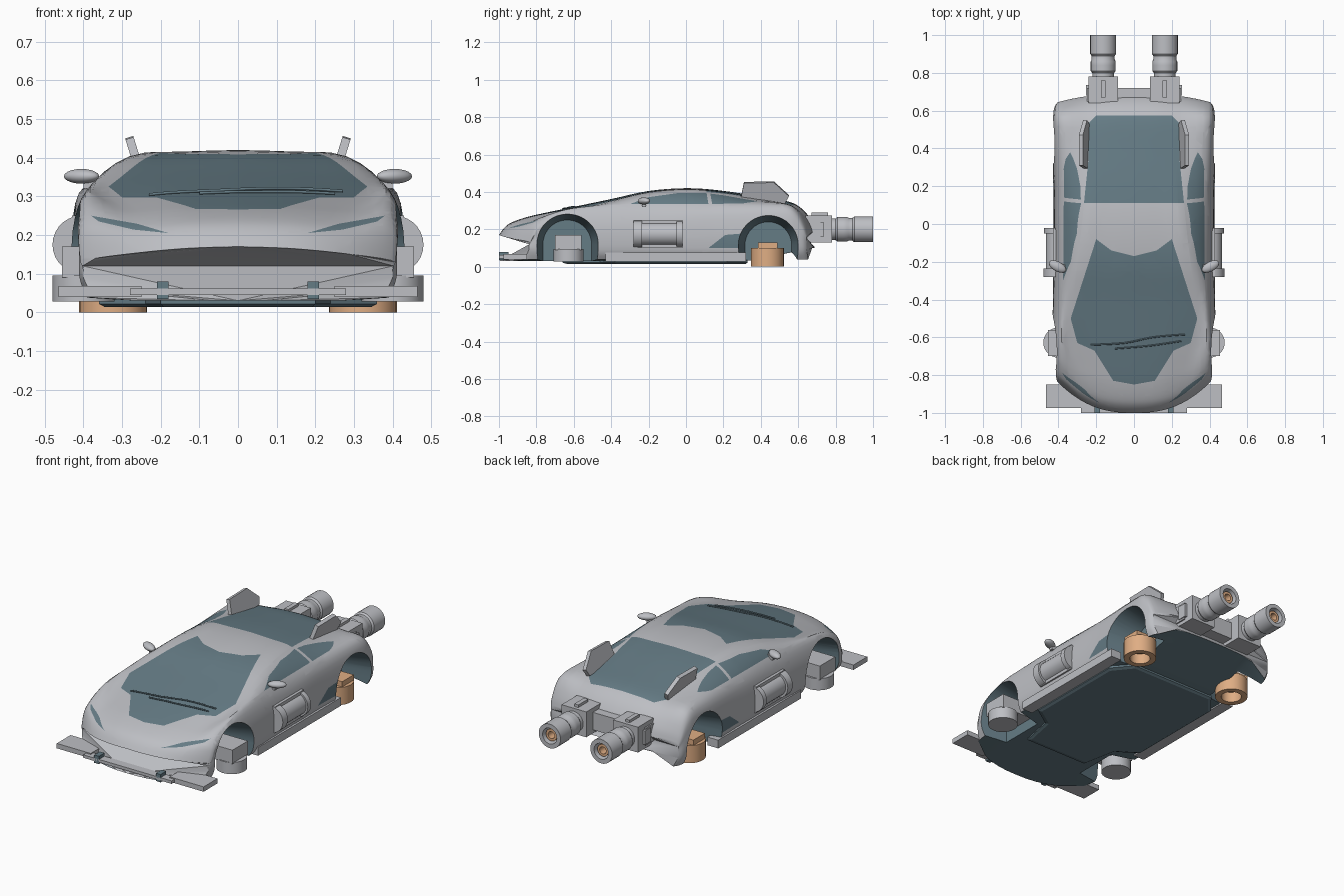
import bpy, bmesh, math
from mathutils import Vector, Matrix
from mathutils.bvhtree import BVHTree

if "Cube" in bpy.data.objects:
    bpy.data.objects.remove(bpy.data.objects["Cube"])


def material(name, rgb):
    m = bpy.data.materials.new(name)
    m.use_nodes = True
    m.diffuse_color = (*rgb, 1)
    m.node_tree.nodes["Principled BSDF"].inputs["Base Color"].default_value = (*rgb, 1)
    return m


GREY = material("light grey", (0.51, 0.52, 0.55))
BLUE = material("slate blue", (0.13, 0.2, 0.235))
TAN = material("copper tan", (0.74, 0.42, 0.23))
SIDES = ((1, "left"), (-1, "right"))


def make(name, bm, mats, matrix=Matrix()):
    bmesh.ops.recalc_face_normals(bm, faces=bm.faces)
    me = bpy.data.meshes.new(name)
    bm.to_mesh(me)
    bm.free()
    ob = bpy.data.objects.new(name, me)
    for m in mats:
        me.materials.append(m)
    ob.matrix_world = matrix
    bpy.context.collection.objects.link(ob)
    return ob


def activate(ob):
    bpy.ops.object.select_all(action='DESELECT')
    ob.select_set(True)
    bpy.context.view_layer.objects.active = ob


def smooth(ob):
    activate(ob)
    bpy.ops.object.shade_smooth_by_angle(angle=math.radians(32))


def loft(bm, rings, cap=True):
    rows = [[bm.verts.new(p) for p in ring] for ring in rings]
    for a, b in zip(rows, rows[1:]):
        for i in range(len(a)):
            j = (i + 1) % len(a)
            bm.faces.new((a[i], a[j], b[j], b[i]))
    return [bm.faces.new(rows[0]), bm.faces.new(rows[-1])] if cap else []


def box(name, x, y, z, mat=GREY):
    bm = bmesh.new()
    loft(bm, [[(x[0], y[0], h), (x[1], y[0], h), (x[1], y[1], h), (x[0], y[1], h)] for h in z])
    return make(name, bm, [mat])


def lathe(name, profile, loc, mat=GREY, along_y=False, steps=28):
    # profile holds (radius, distance along the axis)
    bm = bmesh.new()
    vs = [bm.verts.new((r, 0, t)) for r, t in profile]
    es = [bm.edges.new(p) for p in zip(vs, vs[1:])]
    bmesh.ops.spin(bm, geom=vs + es, cent=(0, 0, 0), axis=(0, 0, 1), angle=math.tau, steps=steps)
    bmesh.ops.remove_doubles(bm, verts=bm.verts, dist=0.0001)
    turn = Matrix.Rotation(-math.pi / 2, 4, 'X') if along_y else Matrix()
    ob = make(name, bm, [mat], Matrix.Translation(loc) @ turn)
    smooth(ob)
    return ob


def spline(points, n):
    p = [Vector(q) for q in points]
    out = []
    for i in range(len(p) - 1):
        b, c = p[i], p[i + 1]
        m0 = (c - p[max(i - 1, 0)]) / 2
        m1 = (p[min(i + 2, len(p) - 1)] - b) / 2
        for k in range(n):
            t = k / n
            out.append(b + m0 * t + (3 * (c - b) - 2 * m0 - m1) * t ** 2 + (2 * (b - c) + m0 + m1) * t ** 3)
    return out + [p[-1]]


# Body shell: y, half width, shoulder z, shoulder x, roof rail x, centre z
STATIONS = [
    (-1, .4, .135, .395, .25, .17), (-.97, .405, .18, .4, .26, .21),
    (-.93, .41, .22, .4, .27, .238), (-.85, .42, .256, .395, .28, .266),
    (-.75, .43, .285, .395, .3, .289), (-.62, .43, .308, .395, .33, .316),
    (-.4, .425, .318, .39, .33, .362), (-.2, .42, .32, .385, .3, .405),
    (0, .42, .322, .385, .275, .42), (.18, .42, .325, .385, .26, .408),
    (.4, .428, .33, .39, .25, .375), (.55, .43, .325, .395, .25, .348),
    (.62, .425, .29, .395, .25, .31), (.67, .415, .22, .395, .25, .25),
    (.69, .4, .17, .39, .25, .2)]


def section(s, w, zs, ws, wr, zr):
    zb = .03 + max(0, s - .33) * .2
    half = [(.26 * k / 4, zb) for k in range(5)]
    half += [tuple(q) for q in spline([(w - .025, .038), (w, .09), (w, .09 + (zs - .09) * .55), (ws, zs),
                                       (wr, zr - .015), (wr * .5, zr - .004), (0, zr)], 4)]
    full = half + [(-x, z) for x, z in half[-2:0:-1]]
    nose = .18 * max(0, (-.4 - s) / .6) ** 2
    tail = .05 * max(0, (s - .5) / .19)
    return [(x, s + (nose - tail) * (abs(x) / .42) ** 2.5, z) for x, z in full]


def inside(u, v, poly):
    hit = False
    for (a, b), (c, d) in zip(poly, poly[1:] + poly[:1]):
        if (b > v) != (d > v) and u < (c - a) * (v - b) / (d - b) + a:
            hit = not hit
    return hit


def paint(bm, poly, i, j, test):
    # cut the shell along an outline seen along one axis, then colour the inside
    k = 3 - i - j
    for a, b in zip(poly, poly[1:] + poly[:1]):
        co, no = Vector((0, 0, 0)), Vector((0, 0, 0))
        co[i], co[j] = a
        no[i], no[j] = b[1] - a[1], a[0] - b[0]
        faces = [f for f in bm.faces if test(f.calc_center_median(), f.normal)]
        geom = set(faces)
        for f in faces:
            geom.update(f.edges, f.verts)
        bmesh.ops.bisect_plane(bm, geom=list(geom), plane_co=co, plane_no=no, dist=1e-5)
    bm.normal_update()
    for f in bm.faces:
        c = f.calc_center_median()
        if test(c, f.normal) and inside(c[i], c[j], poly):
            f.material_index = 1


bm = bmesh.new()
caps = loft(bm, [section(*s) for s in spline(STATIONS, 4)])
bmesh.ops.triangulate(bm, faces=caps, ngon_method='BEAUTY')
bmesh.ops.recalc_face_normals(bm, faces=bm.faces)
for f in bm.faces:
    f.material_index = 1 if f.normal.z < -.8 and f.calc_center_median().z < .12 else 0


def mirrored(half):
    return half + [(-x, y) for x, y in reversed(half) if x]


# Windscreen and rear window
top = lambda c, n: n.z > .2 and c.z > .23
paint(bm, mirrored([(0, -.17), (.12, -.14), (.2, -.08), (.335, -.5), (.3, -.63), (.21, -.67), (.11, -.83), (0, -.85)]), 0, 1, top)
paint(bm, mirrored([(.265, .11), (.24, .35), (.245, .53), (.2, .575)]), 0, 1, top)
for sx, side in SIDES:
    # Side windows, lower side intake and headlight slit
    flank = lambda c, n: c.x * sx > .27 and c.z > .31 and abs(c.y) < .5
    paint(bm, [(-.3, .335), (-.2, .372), (-.05, .393), (.11, .394), (.12, .336)], 1, 2, flank)
    paint(bm, [(.14, .336), (.13, .391), (.2, .382), (.38, .35), (.3, .338)], 1, 2, flank)
    low = lambda c, n: c.x * sx > .39 and .05 < c.z < .24 and 0 < c.y < .4
    paint(bm, [(.12, .1), (.21, .17), (.33, .18), (.33, .1)], 1, 2, low)
    slit = [(.38, .25), (.26, .229), (.18, .205), (.27, .214), (.36, .235)]
    paint(bm, [(x * sx, z) for x, z in slit], 0, 2, lambda c, n: c.y < -.7 and c.z > .15 and c.x * sx > .1)
surface = BVHTree.FromBMesh(bm)
body = make("body", bm, [GREY, BLUE, TAN])

# Tapered wheel arches
for sx, side in SIDES:
    for yc, zc, r in ((-.635, .12, .175), (.44, .115, .17)):
        bm = bmesh.new()
        rings = []
        for x, q in ((.26, r - .045), (.52, r + .01)):
            arc = [(q * math.cos(a * math.pi / 20), zc + q * math.sin(a * math.pi / 20)) for a in range(21)]
            rings.append([(x * sx, yc + y, z) for y, z in [(q, -.1)] + arc + [(-q, -.1)]])
        loft(bm, rings)
        for f in bm.faces:
            f.material_index = 1
        cutter = make("arch_cutter", bm, [GREY, BLUE, TAN])
        cutter.hide_render = True
        mod = body.modifiers.new("arch", 'BOOLEAN')
        mod.operation, mod.solver, mod.object = 'DIFFERENCE', 'EXACT', cutter
        activate(body)
        bpy.ops.object.modifier_apply(modifier=mod.name)
        bpy.data.objects.remove(cutter)
smooth(body)

# Floor panel
bm = bmesh.new()
pan = mirrored([(.2, -.66), (.24, -.46), (.36, -.38), (.36, .22), (.27, .33)])
loft(bm, [[(x * k, y * k, z) for x, y in pan] for k, z in ((1, .035), (1, .022), (.96, .014))])
make("floor_panel", bm, [BLUE])

# Wiper lying on the windscreen
for n, run in enumerate(([(-.23, -.64), (-.05, -.63), (.1, -.6), (.27, -.585)], [(-.1, -.66), (.08, -.645), (.25, -.62)])):
    cu = bpy.data.curves.new("wiper", 'CURVE')
    cu.dimensions, cu.bevel_depth, cu.bevel_resolution = '3D', .004, 1
    line = spline([(*p, 0) for p in run], 5)
    sp = cu.splines.new('POLY')
    sp.points.add(len(line) - 1)
    for pt, q in zip(sp.points, line):
        hit = surface.ray_cast(Vector((q.x, q.y, 1)), Vector((0, 0, -1)))[0]
        pt.co = (q.x, q.y, hit.z + .003, 1)
    cu.materials.append(BLUE)
    bpy.context.collection.objects.link(bpy.data.objects.new(f"wiper_{n}", cu))

# Front splitter bar
box("splitter_bar", (-.28, .28), (-1, -.95), (.045, .062))
# Joining bar of the thrusters
box("thruster_bar", (-.25, .25), (.64, .72), (.15, .25))

for sx, side in SIDES:
    def span(a, b):
        return tuple(sorted((a * sx, b * sx)))

    # Splitter wings and brackets
    box(f"{side}_splitter_wing", span(.25, .465), (-.975, -.85), (.04, .068))
    box(f"{side}_splitter_bracket", span(.18, .21), (-1, -.95), (.035, .08), BLUE)
    box(f"{side}_skirt", span(.36, .428), (-.43, .32), (.028, .075))

    # Front hover unit
    lathe(f"{side}_front_hover", [(0, .028), (.08, .028), (.08, .095), (0, .095)], (.4 * sx, -.628, 0))
    box(f"{side}_front_hover_mount", span(.25, .455), (-.7, -.56), (.09, .17))

    # Rear hover tube, open at the bottom
    lathe(f"{side}_rear_hover", [(0, .06), (.055, .06), (.055, 0), (.088, 0), (.088, .1), (0, .1)], (.323 * sx, .435, 0), TAN)
    box(f"{side}_rear_hover_mount", span(.26, .39), (.385, .49), (.09, .13), TAN)

    # Side pod
    box(f"{side}_pod_back", span(.37, .43), (-.28, -.02), (.1, .25))
    lathe(f"{side}_pod", [(0, -.28), (.075, -.28), (.075, -.235), (.062, -.235), (.062, -.05), (.072, -.05), (.072, -.02), (0, -.02)],
          (.405 * sx, 0, .175), along_y=True)

    # Thruster with ribs and a glowing core
    rib = [(.066, .84), (.066, .86), (.061, .87), (.061, .89), (.069, .9)]
    lathe(f"{side}_thruster", [(0, .7), (.058, .7), (.058, .8), (.066, .81)] + rib +
          [(.069, 1), (.045, 1), (.04, .94), (0, .94)], (.163 * sx, 0, .2), along_y=True)
    lathe(f"{side}_thruster_core", [(.02, .93), (.02, .985), (.034, .985), (.034, .93)], (.163 * sx, 0, .2), TAN, True)
    box(f"{side}_thruster_block", span(.085, .242), (.64, .78), (.13, .275))
    box(f"{side}_thruster_rib", span(.15, .175), (.67, .76), (.27, .29))
    box(f"{side}_thruster_flange", span(.235, .255), (.68, .735), (.16, .24))

    # Tail fin, leaning outward
    bm = bmesh.new()
    fin = [(.29, -.04), (.31, .063), (.47, .066), (.55, -.01), (.53, -.05)]
    loft(bm, [[(x, y, z) for y, z in fin] for x in (-.011, .011)])
    make(f"{side}_fin", bm, [GREY], Matrix.Translation((.262 * sx, 0, .39)) @ Matrix.Rotation(.3 * sx, 4, 'Y'))

    # Mirror and stalk
    bm = bmesh.new()
    bmesh.ops.create_uvsphere(bm, u_segments=20, v_segments=10, radius=1)
    place = Matrix.Translation((.405 * sx, -.225, .352)) @ Matrix.Rotation(.5 * sx, 4, 'Z')
    smooth(make(f"{side}_mirror", bm, [GREY], place @ Matrix.Diagonal((.05, .026, .019, 1))))
    box(f"{side}_mirror_stalk", span(.36, .4), (-.235, -.215), (.32, .345))
